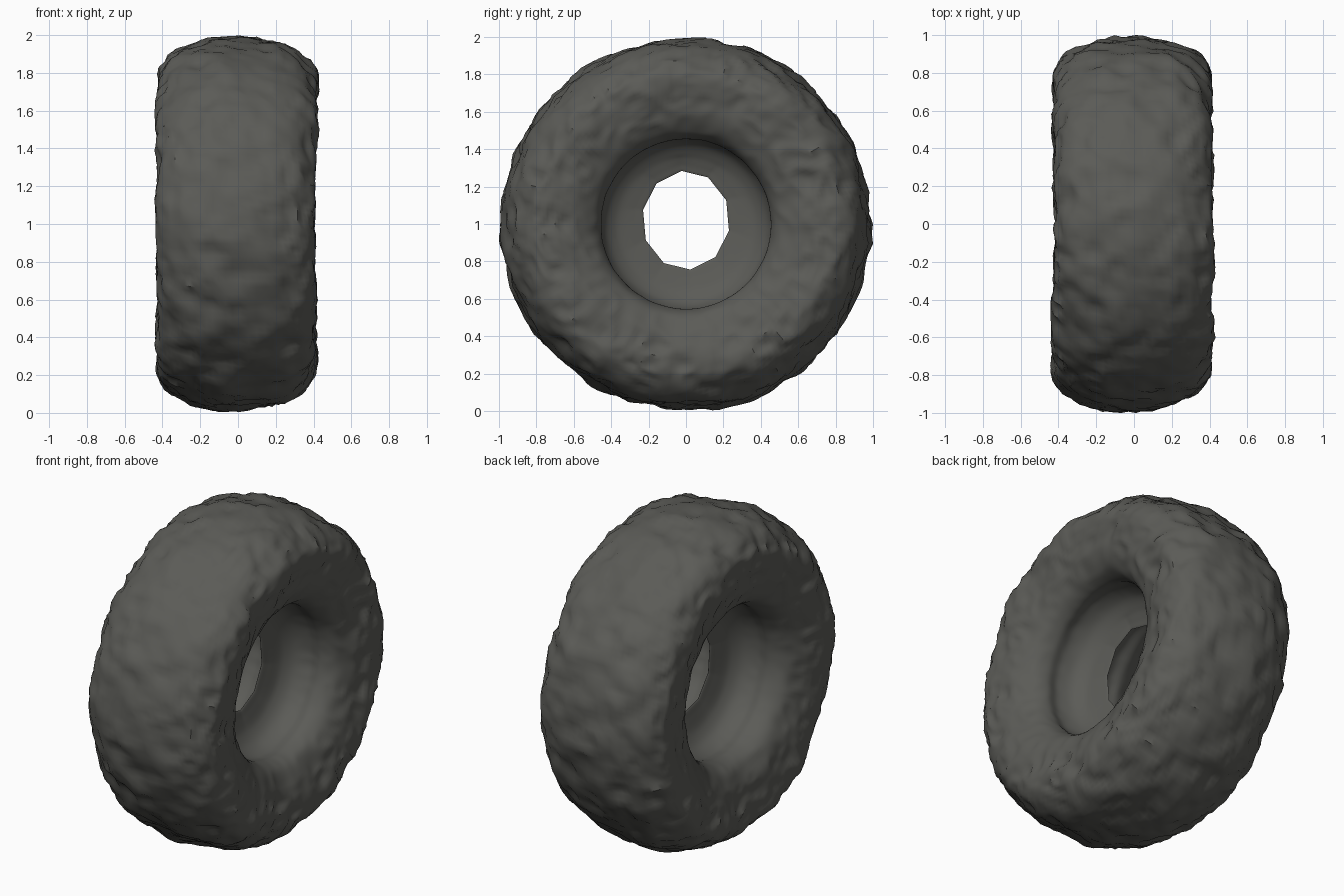
import bpy, bmesh, math
from mathutils import Vector, noise

cube = bpy.data.objects.get("Cube")
if cube:
    bpy.data.objects.remove(cube, do_unlink=True)

rubber = bpy.data.materials.new("charcoal rubber")
rubber.use_nodes = True
rubber.diffuse_color = (0.105, 0.105, 0.095, 1)
rubber.node_tree.nodes["Principled BSDF"].inputs["Base Color"].default_value = rubber.diffuse_color

SEGMENTS = 180
HUB = 1.0       # height of the axle
SIDES = 10      # coarse facets of the center hole


def clamp(value, low, high):
    return max(low, min(high, value))


def smooth_profile(points, steps):
    """Closed Catmull-Rom curve through the points."""
    out, n = [], len(points)
    for i in range(n):
        p0, p1, p2, p3 = (Vector(points[(i + k) % n]) for k in (-1, 0, 1, 2))
        for s in range(steps):
            t = s / steps
            out.append(0.5 * (2 * p1 + (p2 - p0) * t + (2 * p0 - 5 * p1 + 4 * p2 - p3) * t ** 2
                              + (3 * p1 - p0 - 3 * p2 + p3) * t ** 3))
    return out


def ring_point(x, radius, angle):
    """Round ring that turns into a tall, faceted outline towards the center hole."""
    blend = clamp((0.37 - radius) / 0.1, 0, 1)
    step = math.tau / SIDES
    facet = math.cos(step / 2) / math.cos((angle + 0.1) % step - step / 2)
    radius *= 1 + blend * (facet - 1)
    y = radius * math.sin(angle) * (1 - 0.06 * blend)
    z = radius * math.cos(angle) * (1 + 0.06 * blend)
    return (x, y, HUB + z + 0.02 * blend)


# Half section as (x, radius): hole edge, dished bowl, lip, sidewall, shoulder, tread
hole_edge, crown = (0, 0.25), (-0.03, 0.99)
bowl = [(0.015, 0.30), (0.04, 0.37), (0.09, 0.43), (0.17, 0.46), (0.25, 0.455)]
sidewall = [(0.325, 0.495), (0.375, 0.58), (0.395, 0.66), (0.41, 0.76)]
shoulder = [(0.395, 0.84), (0.315, 0.92), (0.18, 0.975)]
half = bowl + sidewall + shoulder

# The right shoulder is worn a little lower, the left sidewall bulges a little more
right = bowl + sidewall + [(x, r - 0.01) for x, r in shoulder]
left = bowl + [(x + 0.015, r) for x, r in sidewall + shoulder]
section = [hole_edge] + right + [crown] + [(-x, r) for x, r in reversed(left)]

# Tyre body: revolve the section around the x axis
bm = bmesh.new()
rings = [[bm.verts.new(ring_point(p.x, p.y, math.tau * i / SEGMENTS)) for i in range(SEGMENTS)]
         for p in smooth_profile(section, 5)]
for k, a in enumerate(rings):
    b = rings[(k + 1) % len(rings)]
    for i in range(SEGMENTS):
        j = (i + 1) % SEGMENTS
        bm.faces.new((a[i], a[j], b[j], b[i]))
bmesh.ops.recalc_face_normals(bm, faces=bm.faces)
bm.normal_update()

# Weathered lumps: swells, lumps and fine ridges on the outside, a smooth bowl inside
moves = []
for v in bm.verts:
    wear = clamp((math.hypot(v.co.y, v.co.z - HUB) - 0.42) / 0.3, 0, 1)
    swell = noise.noise(v.co * 2.5) * 0.008
    lumps = noise.noise(v.co * 6 + Vector((3, 1, 5))) * 0.022
    ridges = (0.2 - abs(noise.noise(v.co * 10))) * 0.035
    moves.append(v.normal * wear * (swell + lumps + ridges))
for v, move in zip(bm.verts, moves):
    v.co += move

mesh = bpy.data.meshes.new("tyre_body")
bm.to_mesh(mesh)
bm.free()
mesh.materials.append(rubber)
tyre = bpy.data.objects.new("tyre_body", mesh)
bpy.context.collection.objects.link(tyre)

bpy.ops.object.select_all(action="DESELECT")
tyre.select_set(True)
bpy.context.view_layer.objects.active = tyre
bpy.ops.object.shade_smooth_by_angle(angle=math.radians(40))
